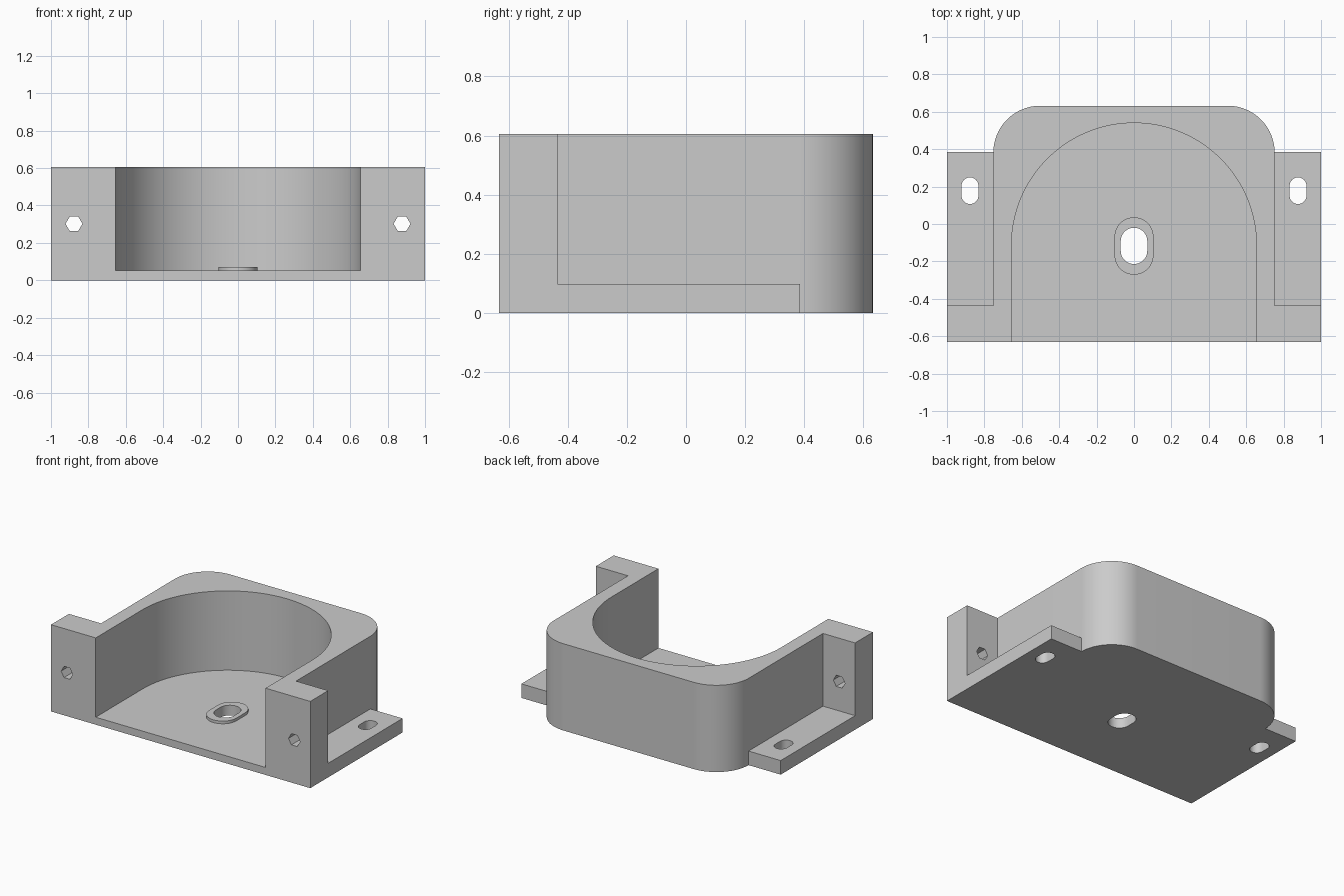
import bpy, bmesh
from math import pi, cos, sin, radians
from mathutils import Matrix

cube = bpy.data.objects.get("Cube")
if cube:
    bpy.data.objects.remove(cube, do_unlink=True)

grey = bpy.data.materials.new("plain grey")
grey.use_nodes = True
colour = (0.6, 0.6, 0.6, 1)
grey.diffuse_color = colour
grey.node_tree.nodes["Principled BSDF"].inputs["Base Color"].default_value = colour

HEIGHT, FRONT, BACK = 0.605, -0.632, 0.632
BODY_X, CORNER = 0.752, 0.25
EAR_X = 0.877


def arc(cx, cy, r, start, end, steps):
    angles = [radians(start + (end - start) * i / steps) for i in range(steps + 1)]
    return [(cx + r * cos(a), cy + r * sin(a)) for a in angles]


def slot(cx, y0, y1, r):
    """Outline of a rounded slot running along y between two arc centres."""
    return arc(cx, y1, r, 0, 180, 24) + arc(cx, y0, r, 180, 360, 24)


def prism(name, outline, low, high, turn=None):
    """Extrude an outline upward, optionally rotating the solid."""
    bm = bmesh.new()
    face = bm.faces.new([bm.verts.new((x, y, low)) for x, y in outline])
    top = bmesh.ops.extrude_face_region(bm, geom=[face])["geom"]
    bmesh.ops.translate(bm, vec=(0, 0, high - low),
                        verts=[v for v in top if isinstance(v, bmesh.types.BMVert)])
    if turn:
        bm.transform(turn)
    bmesh.ops.recalc_face_normals(bm, faces=bm.faces)
    mesh = bpy.data.meshes.new(name)
    bm.to_mesh(mesh)
    bm.free()
    mesh.materials.append(grey)
    obj = bpy.data.objects.new(name, mesh)
    bpy.context.collection.objects.link(obj)
    return obj


def box(name, x0, x1, y0, y1, z0, z1):
    return prism(name, [(x0, y0), (x1, y0), (x1, y1), (x0, y1)], z0, z1)


def combine(target, other, operation):
    mod = target.modifiers.new(operation.title(), "BOOLEAN")
    mod.operation, mod.solver, mod.object = operation, "EXACT", other
    bpy.context.view_layer.objects.active = target
    bpy.ops.object.modifier_apply(modifier=mod.name)
    bpy.data.objects.remove(other, do_unlink=True)


# Block with rounded back corners
cx, cy = BODY_X - CORNER, BACK - CORNER
outline = [(-BODY_X, FRONT), (BODY_X, FRONT)]
outline += arc(cx, cy, CORNER, 0, 90, 24) + arc(-cx, cy, CORNER, 90, 180, 24)
housing = prism("housing", outline, 0, HEIGHT)

# Mounting ears: a low plate and an upright front flange on each side
for side in (-1, 1):
    x0, x1 = sorted((side * 0.7, side))
    combine(housing, box("ear_plate", x0, x1, FRONT, 0.385, 0, 0.098), "UNION")
    combine(housing, box("front_flange", x0, x1, FRONT, -0.435, 0, HEIGHT), "UNION")

# Round-ended pocket, open at the front and top
pocket = [(-0.655, -0.8), (0.655, -0.8)] + arc(0, -0.115, 0.655, 0, 180, 64)
combine(housing, prism("pocket", pocket, 0.052, 0.8), "DIFFERENCE")

# Raised rim and slot in the floor
combine(housing, prism("slot_rim", slot(0, -0.167, -0.068, 0.104), 0.02, 0.071), "UNION")
combine(housing, prism("floor_slot", slot(0, -0.143, -0.091, 0.071), -0.1, 0.2), "DIFFERENCE")

# Screw slots in the plates and hexagonal holes through the flanges
for side in (-1, 1):
    x = side * EAR_X
    combine(housing, prism("ear_slot", slot(x, 0.152, 0.204, 0.045), -0.1, 0.2), "DIFFERENCE")
    hexagon = arc(x, 0.302, 0.045, 0, 300, 5)
    turn = Matrix.Rotation(pi / 2, 4, "X")
    combine(housing, prism("hex_hole", hexagon, 0.3, 0.8, turn), "DIFFERENCE")

# Smooth the curved walls, keep hard edges
bpy.ops.object.select_all(action="DESELECT")
housing.select_set(True)
bpy.context.view_layer.objects.active = housing
bpy.ops.object.shade_smooth_by_angle(angle=radians(30))
